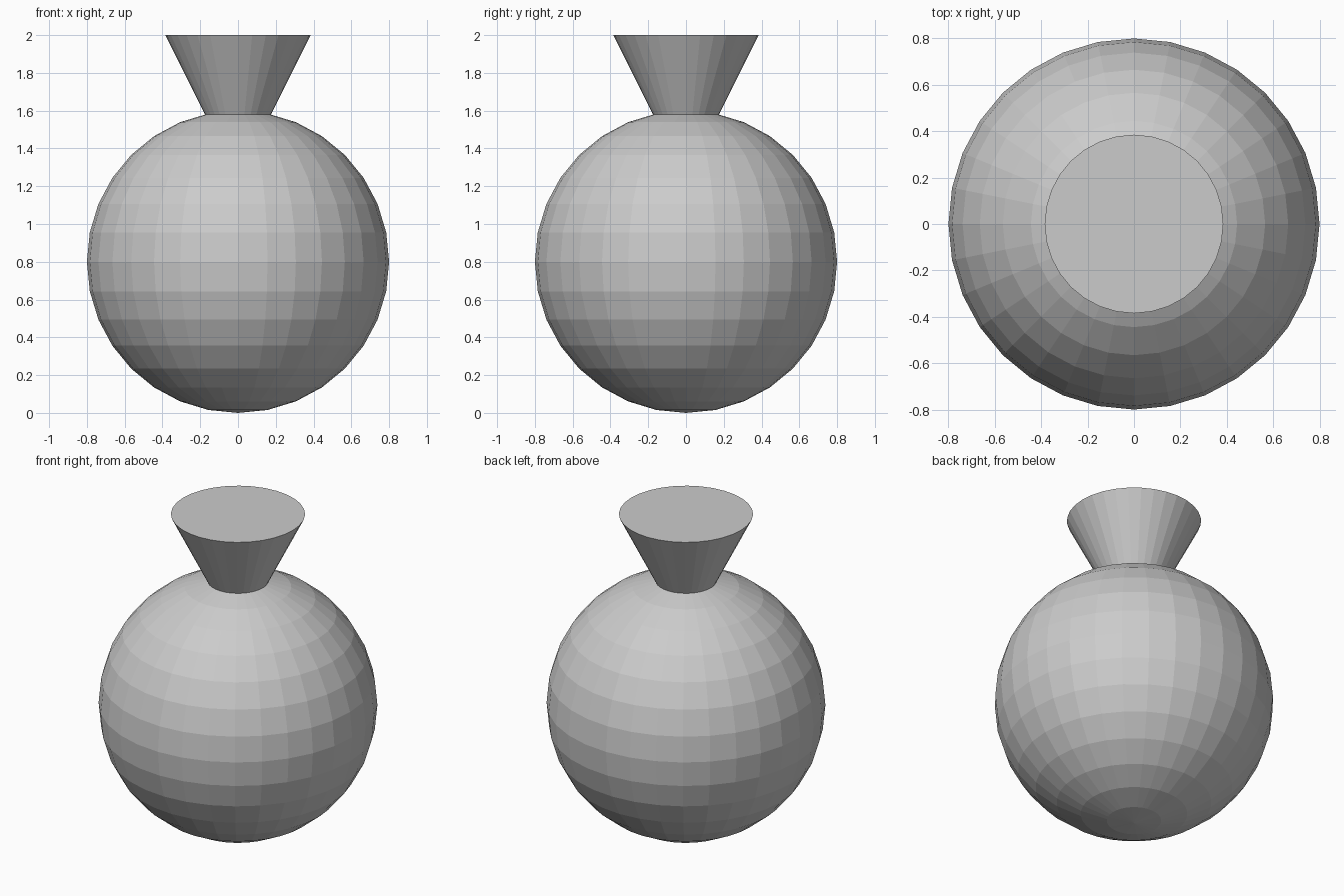
import bpy
from math import pi

if "Cube" in bpy.data.objects:
    bpy.data.objects.remove(bpy.data.objects["Cube"])

# Round body, flat-shaded, resting on the ground
bpy.ops.mesh.primitive_uv_sphere_add(segments=32, ring_count=16, radius=0.8,
                                     location=(0, 0, 0.8))
bpy.context.object.name = "round_body"

# Flared top: inverted cone with its tip sunk into the body
radius, depth = 0.385, 0.77
bpy.ops.mesh.primitive_cone_add(vertices=32, radius1=radius, radius2=0, depth=depth,
                                location=(0, 0, 2 - depth / 2), rotation=(pi, 0, 0))
bpy.context.object.name = "flared_top"
